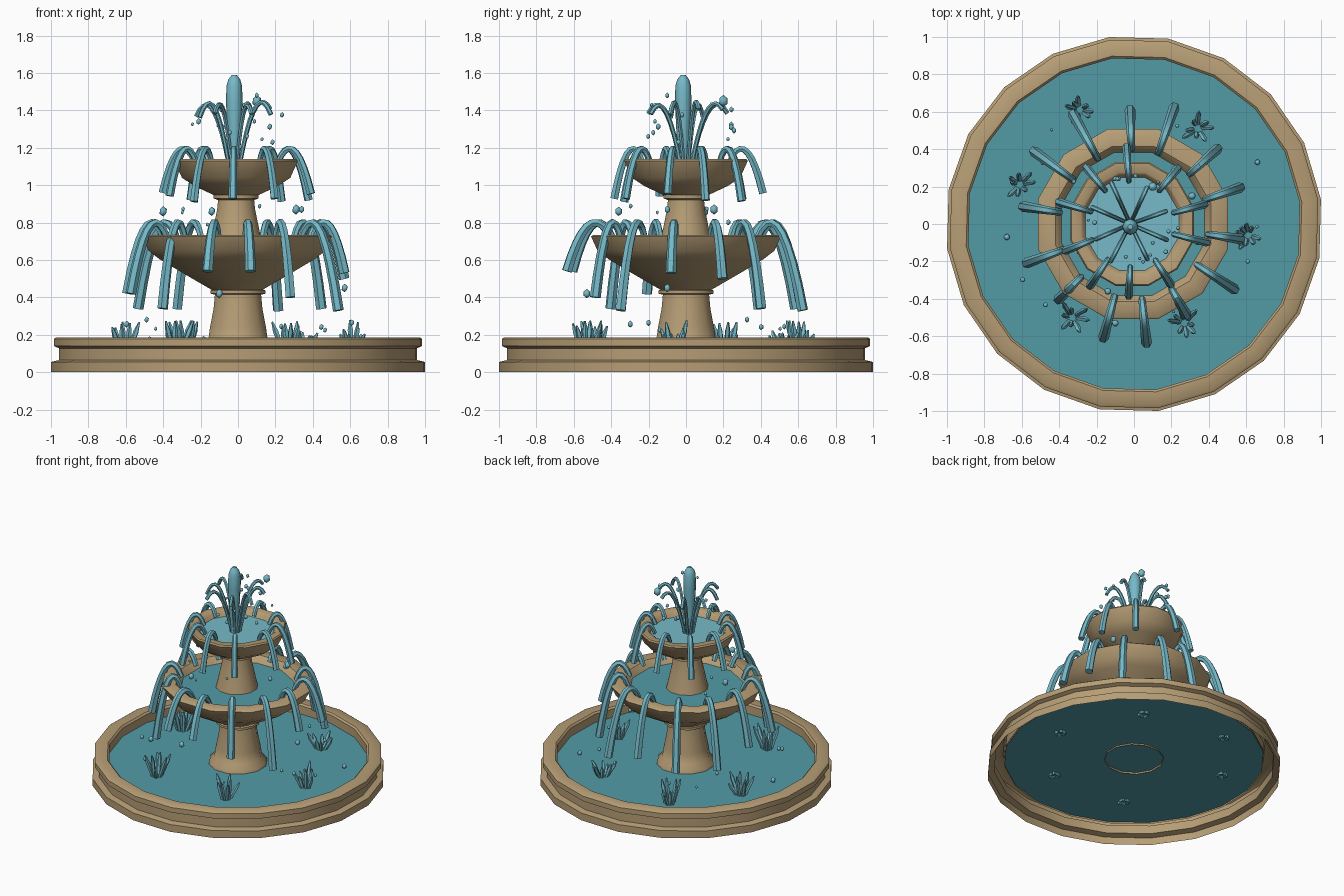
import bpy, bmesh, math, random
from mathutils import Vector

if "Cube" in bpy.data.objects:
    bpy.data.objects.remove(bpy.data.objects["Cube"])

random.seed(4)


def material(name, col):
    m = bpy.data.materials.new(name)
    m.diffuse_color = (*col, 1)
    m.use_nodes = True
    m.node_tree.nodes["Principled BSDF"].inputs["Base Color"].default_value = m.diffuse_color
    return m


STONE = material("sandstone", (0.47, 0.34, 0.18))
POOL = material("pool_water", (0.085, 0.33, 0.38))
SPRAY = material("spray_water", (0.18, 0.49, 0.58))


def finish(bm, name, mat, angle=40):
    me = bpy.data.meshes.new(name)
    bm.to_mesh(me)
    bm.free()
    me.materials.append(mat)
    ob = bpy.data.objects.new(name, me)
    bpy.context.collection.objects.link(ob)
    bpy.ops.object.select_all(action='DESELECT')
    ob.select_set(True)
    bpy.context.view_layer.objects.active = ob
    bpy.ops.object.shade_smooth_by_angle(angle=math.radians(angle))
    return ob


def lathe(name, profile, sides, offset, mat, cx=0.0):
    """Open surface of revolution from (radius, z) points."""
    bm = bmesh.new()
    rings = []
    for r, z in profile:
        rings.append([bm.verts.new((cx + r * math.cos(a), r * math.sin(a), z))
                      for a in (math.radians(offset) + math.tau * i / sides for i in range(sides))])
    for lo, hi in zip(rings, rings[1:]):
        for i in range(sides):
            j = (i + 1) % sides
            bm.faces.new((lo[i], lo[j], hi[j], hi[i]))
    return finish(bm, name, mat)


def disc(name, r, z, sides, offset, mat, cx=0.0):
    bm = bmesh.new()
    bm.faces.new([bm.verts.new((cx + r * math.cos(a), r * math.sin(a), z))
                  for a in (math.radians(offset) + math.tau * i / sides for i in range(sides))])
    return finish(bm, name, mat)


def tube(bm, pts, radii, sides=6):
    """Tapered tube along a path lying in a vertical plane."""
    d = pts[-1] - pts[0]
    side = Vector((-d.y, d.x, 0))
    side = side.normalized() if side.length > 1e-5 else Vector((0, 1, 0))
    rings = []
    for k, (p, r) in enumerate(zip(pts, radii)):
        t = (pts[min(k + 1, len(pts) - 1)] - pts[max(k - 1, 0)]).normalized()
        up = t.cross(side)
        rings.append([bm.verts.new(p + r * (side * math.cos(a) + up * math.sin(a)))
                      for a in (math.tau * i / sides for i in range(sides))])
    for lo, hi in zip(rings, rings[1:]):
        for i in range(sides):
            j = (i + 1) % sides
            bm.faces.new((lo[i], lo[j], hi[j], hi[i]))
    bm.faces.new(rings[0][::-1])
    bm.faces.new(rings[-1])


def arc(bm, angle, r0, z0, r1, z1, rise, w0, w1, steps=9, cx=0.0):
    """Ballistic water arc that peaks `rise` above its start."""
    e = z1 - z0
    a = 2 * rise + 2 * math.sqrt(rise * rise - rise * e)
    c, s = math.cos(math.radians(angle)), math.sin(math.radians(angle))
    pts, rad = [], []
    for k in range(steps + 1):
        t = k / steps
        r = r0 + (r1 - r0) * t
        pts.append(Vector((cx + r * c, r * s, z0 + a * t - (a - e) * t * t)))
        rad.append(w0 + (w1 - w0) * t)
    tube(bm, pts, rad)


# Ground basin: open underneath, grooved outside
lathe("basin_wall", [(1.008, 0), (1.008, 0.055), (0.965, 0.065), (0.965, 0.128), (0.993, 0.14),
                     (0.993, 0.178), (0.98, 0.187), (0.905, 0.187), (0.893, 0.175), (0.893, 0.1)],
      20, 7.5, STONE)
disc("basin_water", 0.895, 0.112, 20, 7.5, POOL)

# Lower pedestal and middle bowl
lathe("lower_pedestal", [(0.205, 0.1), (0.2, 0.135), (0.165, 0.17), (0.155, 0.24), (0.135, 0.34), (0.128, 0.415),
                         (0.152, 0.42), (0.152, 0.437), (0.13, 0.445)], 12, 15, STONE)
lathe("middle_bowl", [(0.13, 0.435), (0.17, 0.457), (0.3, 0.53), (0.43, 0.605), (0.49, 0.65), (0.525, 0.725),
                      (0.515, 0.733), (0.43, 0.733), (0.415, 0.72), (0.37, 0.64)], 12, 15, STONE, -0.005)
disc("middle_water", 0.41, 0.685, 12, 15, POOL, -0.005)

# Upper pedestal and top bowl
lathe("upper_pedestal", [(0.15, 0.67), (0.135, 0.73), (0.12, 0.8), (0.105, 0.87), (0.1, 0.92),
                         (0.125, 0.93), (0.125, 0.95)], 12, 15, STONE, -0.01)
lathe("top_bowl", [(0.1, 0.93), (0.13, 0.95), (0.23, 0.995), (0.3, 1.04), (0.342, 1.13), (0.335, 1.14),
                   (0.285, 1.14), (0.272, 1.13), (0.24, 1.06)], 12, 15, STONE, -0.01)
disc("top_water", 0.27, 1.1, 12, 15, SPRAY, -0.01)

# Streams falling from the middle bowl: angle, end radius, end height
bm = bmesh.new()
for ang, r, z in [(92, .61, .38), (71, .66, .33), (42, .6, .34), (19, .6, .5), (-8, .575, .53),
                  (-33, .64, .33), (-60, .56, .4), (-84, .64, .54), (-105, .63, .54), (-135, .57, .34),
                  (-160, .61, .42), (171, .6, .42), (144, .66, .34), (119, .67, .34)]:
    arc(bm, ang, 0.4, 0.71, r, z, 0.09, 0.018, 0.029)
finish(bm, "middle_streams", SPRAY, 50)

# Streams falling from the top bowl
bm = bmesh.new()
for i in range(10):
    arc(bm, -90 + 36 * i + random.uniform(-5, 5), 0.23, 1.12, random.uniform(.38, .42),
        random.uniform(.9, .97), 0.075, 0.015, 0.023, cx=-0.01)
finish(bm, "top_streams", SPRAY, 50)

# Central jet with a ring of small arcs
bm = bmesh.new()
jet = [(1.08, .028), (1.2, .033), (1.32, .038), (1.44, .044), (1.53, .042), (1.565, .032), (1.588, .014)]
tube(bm, [Vector((-0.02, -0.015, z)) for z, r in jet], [r for z, r in jet], 8)
finish(bm, "central_jet", SPRAY, 50)
bm = bmesh.new()
for i in range(8):
    arc(bm, 20 + 45 * i + random.uniform(-6, 6), 0.03, 1.1, random.uniform(.2, .25),
        random.uniform(1.36, 1.41), random.uniform(.32, .35), 0.011, 0.013, cx=-0.02)
finish(bm, "small_jets", SPRAY, 50)

# Splash crowns on the basin water
bm = bmesh.new()
for x, y in [(-.29, .61), (.34, .51), (.61, -.06), (.27, -.53), (-.33, -.5), (-.61, .21)]:
    for k in range(8):
        a = math.tau * k / 8 + random.uniform(-.3, .3)
        out = Vector((math.cos(a), math.sin(a), 0))
        base = Vector((x, y, 0.1)) + out * 0.025
        tip = base + out * random.uniform(.02, .07) + Vector((0, 0, random.uniform(.08, .18)))
        tube(bm, [base, base.lerp(tip, .7), tip], [.012, .015, .005], 5)
finish(bm, "splashes", SPRAY, 30)

# Loose droplets
bm = bmesh.new()
drops = [(-.4, .1, .86, .022), (.31, .15, .87, .022), (.34, -.1, .87, .016), (-.14, -.36, .86, .02),
         (.57, -.1, .45, .018), (.1, .2, 1.45, .026), (.1, -.1, 1.48, .012), (-.68, -.07, .13, .018),
         (.66, .33, .13, .016), (-.1, -.53, .42, .02)]
for rng, z0, z1, n in [((.18, .27), 1.2, 1.46, 14), ((.3, .4), .78, .9, 5), ((.45, .68), .12, .3, 12)]:
    for k in range(n):
        a, r = random.uniform(0, math.tau), random.uniform(*rng)
        drops.append((r * math.cos(a), r * math.sin(a), random.uniform(z0, z1), random.uniform(.008, .015)))
for x, y, z, r in drops:
    new = bmesh.ops.create_icosphere(bm, subdivisions=1, radius=r)["verts"]
    for v in new:
        v.co = Vector((v.co.x, v.co.y, v.co.z * 1.25)) + Vector((x, y, z))
finish(bm, "droplets", SPRAY, 50)
